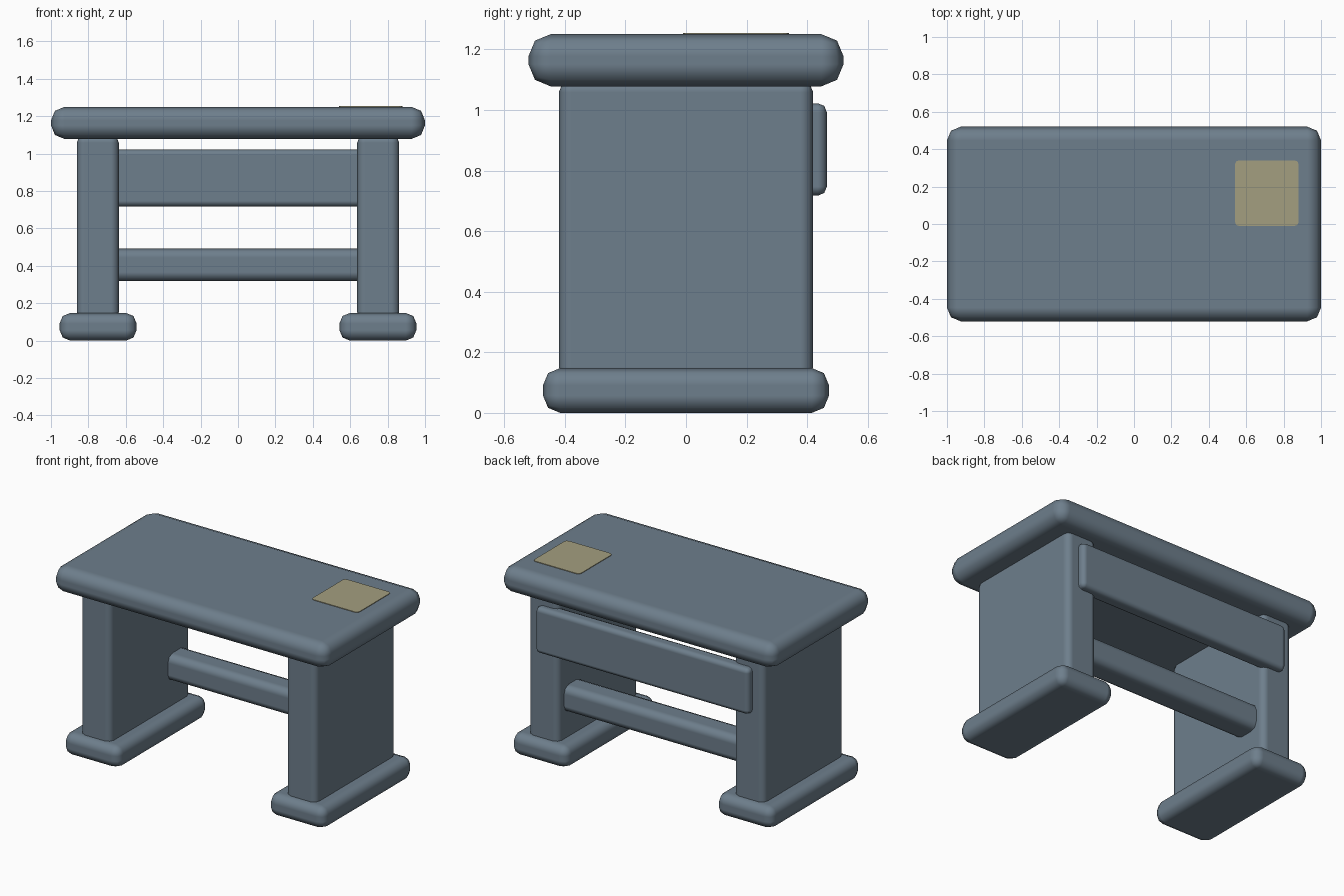
import bpy

if "Cube" in bpy.data.objects:
    bpy.data.objects.remove(bpy.data.objects["Cube"])


def material(name, rgb):
    m = bpy.data.materials.new(name)
    m.diffuse_color = (*rgb, 1.0)
    m.use_nodes = True
    m.node_tree.nodes["Principled BSDF"].inputs["Base Color"].default_value = m.diffuse_color
    return m


slate = material("slate_blue", (0.155, 0.21, 0.262))
tan = material("dusty_yellow", (0.37, 0.345, 0.215))


def block(name, lo, hi, bevel, mat=slate):
    """Box between two corners with softly rounded edges."""
    bpy.ops.mesh.primitive_cube_add(size=1)
    ob = bpy.context.object
    ob.name = name
    size = [h - l for l, h in zip(lo, hi)]
    mid = [(h + l) / 2 for l, h in zip(lo, hi)]
    for v in ob.data.vertices:
        v.co = [c * s + m for c, s, m in zip(v.co, size, mid)]
    ob.data.materials.append(mat)
    for p in ob.data.polygons:
        p.use_smooth = True
    if bevel:
        b = ob.modifiers.new("rounding", 'BEVEL')
        b.width = bevel
        b.segments = 2
        b.limit_method = 'ANGLE'
        b.harden_normals = True
    return ob


# Table top
block("table_top", (-1, -0.52, 1.078), (1, 0.52, 1.25), 0.073)

# Panel legs and their feet, one pair each side
for side, s in (("left", -1), ("right", 1)):
    def pair(name, x0, x1, y, z0, z1, bevel):
        a, b = sorted((s * x0, s * x1))
        block(f"{side}_{name}", (a, -y, z0), (b, y, z1), bevel)
    pair("leg", 0.637, 0.862, 0.42, 0.11, 1.10, 0.042)
    pair("foot", 0.542, 0.954, 0.472, 0.0, 0.148, 0.057)

# Back panel fixed behind the legs, and low stretcher between them
block("back_panel", (-0.78, 0.37, 0.717), (0.78, 0.465, 1.022), 0.03)
block("stretcher", (-0.72, 0.18, 0.318), (0.72, 0.36, 0.492), 0.048)

# Thin patch on the table top, rounded only at its four upright corners
patch = block("top_patch", (0.54, -0.01, 1.247), (0.88, 0.34, 1.254), 0, tan)
for p in patch.data.polygons:
    p.use_smooth = False
weights = patch.data.attributes.new("bevel_weight_edge", 'FLOAT', 'EDGE')
for e in patch.data.edges:
    a, b = (patch.data.vertices[i].co for i in e.vertices)
    weights.data[e.index].value = 1.0 if abs(a.z - b.z) > 0.001 else 0.0
bev = patch.modifiers.new("corners", 'BEVEL')
bev.width = 0.02
bev.segments = 2
bev.limit_method = 'WEIGHT'
